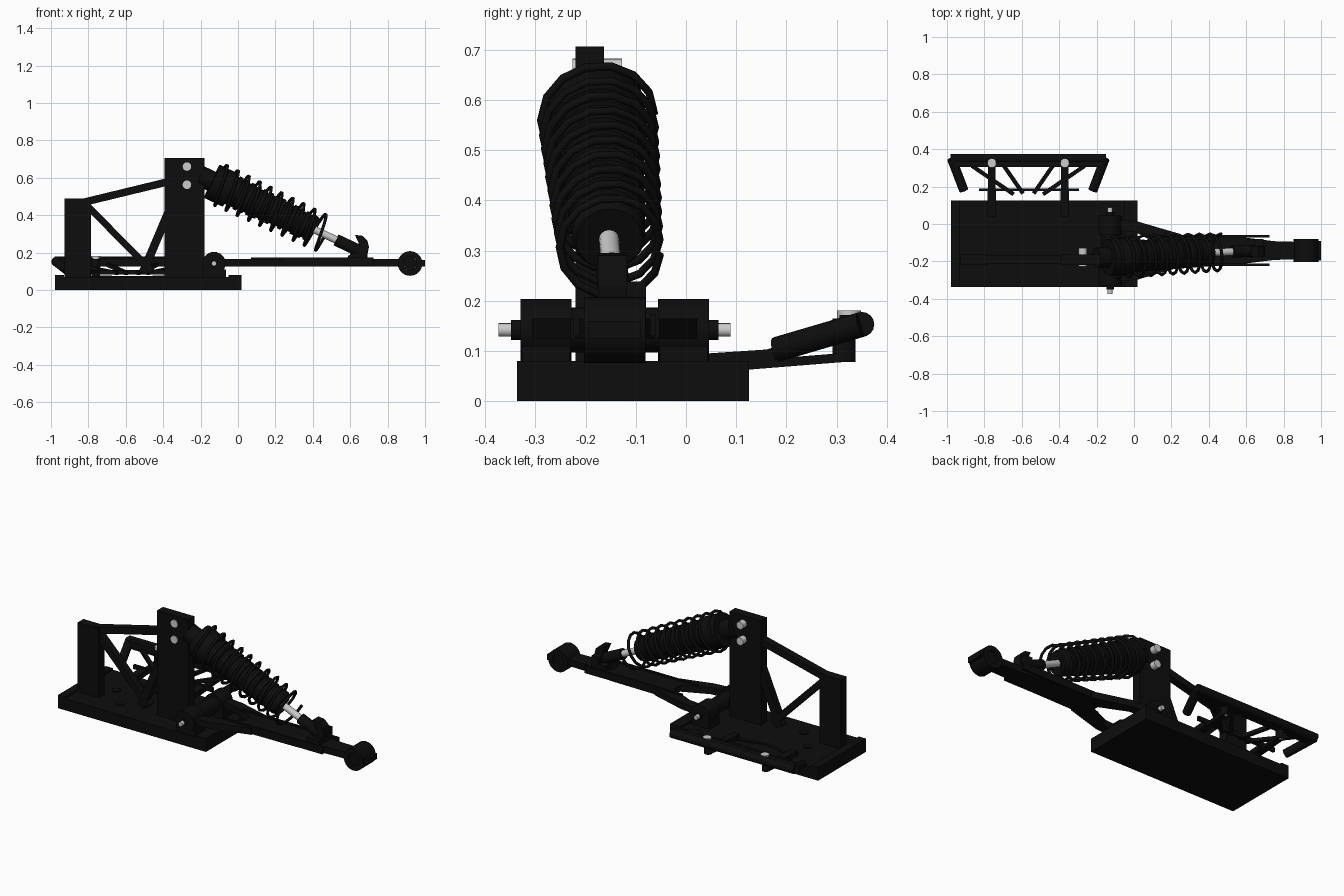
import bpy, bmesh, math
from mathutils import Vector, Matrix

if "Cube" in bpy.data.objects:
    bpy.data.objects.remove(bpy.data.objects["Cube"])


def material(name, c):
    m = bpy.data.materials.new(name)
    m.diffuse_color = (c, c, c, 1)
    m.use_nodes = True
    m.node_tree.nodes["Principled BSDF"].inputs["Base Color"].default_value = m.diffuse_color
    return m


DARK = material("black_metal", 0.004)
STEEL = material("bright_steel", 0.6)


def add(name, bm, mat=DARK, smooth=False):
    bmesh.ops.recalc_face_normals(bm, faces=bm.faces)
    me = bpy.data.meshes.new(name)
    bm.to_mesh(me)
    bm.free()
    ob = bpy.data.objects.new(name, me)
    bpy.context.collection.objects.link(ob)
    me.materials.append(mat)
    if smooth:
        bpy.context.view_layer.objects.active = ob
        ob.select_set(True)
        bpy.ops.object.shade_smooth_by_angle(angle=math.radians(35))
        ob.select_set(False)
    return ob


def box(name, x, y, z, mat=DARK):
    bm = bmesh.new()
    bmesh.ops.create_cube(bm, size=1)
    for v in bm.verts:
        v.co = [(a + b) / 2 + c * (b - a) for (a, b), c in zip((x, y, z), v.co)]
    return add(name, bm, mat)


def prism(name, pts, lo, hi, flat=False):
    """Profile in xz extruded along y, or in xy extruded along z when flat."""
    bm = bmesh.new()
    vs = [bm.verts.new((a, b, lo) if flat else (a, lo, b)) for a, b in pts]
    f = bm.faces.new(vs)
    r = bmesh.ops.extrude_face_region(bm, geom=[f])
    d = (0, 0, hi - lo) if flat else (0, hi - lo, 0)
    bmesh.ops.translate(bm, vec=d, verts=[v for v in r["geom"] if isinstance(v, bmesh.types.BMVert)])
    return add(name, bm)


def frame(a, b):
    d = Vector(b) - Vector(a)
    return Matrix.Translation(a) @ d.to_track_quat('Z', 'Y').to_matrix().to_4x4(), d.length


def lathe(name, a, b, profile, mat=DARK, n=20):
    """Profile of (distance along a-b, radius), capped at both ends."""
    m, _ = frame(a, b)
    bm = bmesh.new()
    rings = [[bm.verts.new(m @ Vector((r * math.cos(2 * math.pi * i / n), r * math.sin(2 * math.pi * i / n), t)))
              for i in range(n)] for t, r in profile]
    for p, q in zip(rings, rings[1:]):
        for i in range(n):
            bm.faces.new((p[i], p[(i + 1) % n], q[(i + 1) % n], q[i]))
    bm.faces.new(rings[0])
    bm.faces.new(rings[-1])
    return add(name, bm, mat, True)


def rod(name, a, b, r, mat=DARK, n=16):
    return lathe(name, a, b, [(0, r), ((Vector(b) - Vector(a)).length, r)], mat, n)


def bar(name, a, b, w, t):
    """Rectangular strip between two points."""
    m, l = frame(a, b)
    bm = bmesh.new()
    bmesh.ops.create_cube(bm, size=1)
    d = (Vector(b) - Vector(a)).normalized()
    up = Vector((0, 1, 0)) if abs(d.y) < 0.01 else Vector((0, 0, 1))
    side = d.cross(up).normalized()
    up = side.cross(d)
    mid = (Vector(a) + Vector(b)) / 2
    for v in bm.verts:
        v.co = mid + d * v.co.z * l + side * v.co.x * w + up * v.co.y * t
    return add(name, bm)


# Base tray with raised end lips
box("base_plate", (-0.978, 0.02), (-0.337, 0.125), (0, 0.07))
box("base_lip_left", (-0.978, -0.93), (-0.337, 0.125), (0.065, 0.08))
box("base_lip_right", (-0.05, 0.02), (-0.337, 0.125), (0.065, 0.08))
for i, (x, y) in enumerate([(-0.76, -0.085), (-0.64, -0.22)]):
    rod(f"base_plug_{i}", (x, y, 0.06), (x, y, 0.075), 0.025)

# Tower, rear post and truss
box("shock_tower", (-0.392, -0.178), (-0.22, -0.163), (0.06, 0.707))
box("rear_post", (-0.928, -0.786), (-0.22, -0.163), (0.06, 0.49))
YT = -0.19
bar("truss_top", (-0.83, YT, 0.468), (-0.36, YT, 0.582), 0.04, 0.045)
bar("truss_diagonal_left", (-0.81, YT, 0.455), (-0.46, YT, 0.10), 0.036, 0.045)
bar("truss_diagonal_right", (-0.37, YT, 0.42), (-0.51, YT, 0.09), 0.045, 0.045)
for i, z in enumerate((0.66, 0.563)):
    rod(f"tower_bolt_{i}", (-0.273, -0.226, z), (-0.273, -0.127, z), 0.023, STEEL)

# Hinge: pin, bushings and pads
YA = -0.142
P = (-0.128, 0.142)
rod("hinge_pin", (P[0], -0.373, P[1]), (P[0], 0.089, P[1]), 0.0135, STEEL)
rod("hinge_sleeve", (P[0], -0.24, P[1]), (P[0], -0.04, P[1]), 0.045, n=24)
for s, tag in ((-1, "front"), (1, "rear")):
    y = lambda d: YA + s * d
    rod("hinge_bushing_" + tag, (P[0], y(0.086), P[1]), (P[0], y(0.188), P[1]), 0.062, n=24)
    rod("hinge_collar_" + tag, (P[0], y(0.06), P[1]), (P[0], y(0.207), P[1]), 0.02)
    box("hinge_pad_" + tag, (-0.19, -0.065), sorted((y(0.09), y(0.185))), (0.06, 0.11))
    # Swing arm legs and side strips
    leg = [(-0.128, 0.17), (0.02, 0.155), (0.25, 0.088), (0.25, 0.02), (0.16, 0.03), (0.0, 0.10), (-0.128, 0.11)]
    prism("arm_leg_" + tag, [(a, y(b)) for a, b in leg], 0.125, 0.165, True)
    box("arm_strip_" + tag, (0.07, 0.725), sorted((y(0.07), y(0.082))), (0.13, 0.174))

# Swing arm beam and outer hub
half = [(0.16, 0.08), (0.55, 0.075), (0.75, 0.05), (0.92, 0.045)]
prism("arm_beam", [(x, YA + w) for x, w in half] + [(x, YA - w) for x, w in reversed(half)], 0.125, 0.165, True)
HX, HZ = 0.92, 0.142
bm = bmesh.new()
N = 28
rings = []
for r, y in ((0.066, -0.203), (0.066, -0.081), (0.036, -0.081), (0.036, -0.203)):
    rings.append([bm.verts.new((HX + r * math.cos(2 * math.pi * i / N), y,
                                HZ + r * math.sin(2 * math.pi * i / N))) for i in range(N)])
for k in range(4):
    p, q = rings[k], rings[(k + 1) % 4]
    for i in range(N):
        bm.faces.new((p[i], p[(i + 1) % N], q[(i + 1) % N], q[i]))
add("arm_hub", bm, DARK, True)
rod("hub_core", (HX, -0.19, HZ), (HX, -0.095, HZ), 0.0362)
box("arm_end_tab", (0.975, 1.0), (-0.195, -0.09), (0.125, 0.16))

# Shock mount on the arm
clevis = [(0.625, 0.295), (0.665, 0.29), (0.692, 0.265), (0.70, 0.23), (0.692, 0.19), (0.67, 0.16),
          (0.58, 0.16), (0.59, 0.185), (0.645, 0.195), (0.65, 0.24)]
prism("shock_clevis", clevis, -0.175, -0.118)
box("clevis_foot", (0.60, 0.69), (-0.2, -0.08), (0.15, 0.195))
box("clevis_lug", (0.645, 0.692), (-0.15, -0.08), (0.16, 0.238))

# Shock absorber: eye, ribbed body, piston rod, rod end
A, B = Vector((-0.275, -0.184, 0.645)), Vector((0.66, -0.142, 0.204))
L = (B - A).length
U = (B - A) / L
rod("shock_top_mount", A + U * 0.08, A + U * 0.18, 0.055)
prof = [(0.15, 0.06), (0.15, 0.098), (0.26, 0.098)]
for i in range(13):
    t = 0.26 + i * 0.037
    r = 0.088 - 0.0012 * i
    prof += [(t, r - 0.008), (t + 0.013, r - 0.008), (t + 0.015, r), (t + 0.035, r)]
prof += [(0.745, 0.07), (0.755, 0.066), (0.755, 0.035)]
lathe("shock_body", A, B, prof, n=24)
rod("piston_rod", A + U * 0.74, A + U * 0.90, 0.02, STEEL)
rod("rod_end", A + U * 0.885, B, 0.032)

# Coil spring
cu = bpy.data.curves.new("spring", 'CURVE')
cu.dimensions = '3D'
cu.bevel_depth = 0.0085
cu.bevel_resolution = 1
cu.use_fill_caps = True
m, _ = frame(A, B)
turns, per = 10, 14
sp = cu.splines.new('POLY')
sp.points.add(turns * per)
for i, p in enumerate(sp.points):
    k = i / (turns * per)
    a = 2 * math.pi * i / per
    r = 0.114 - 0.015 * k
    p.co = (*(m @ Vector((r * math.cos(a), r * math.sin(a), 0.17 + 0.655 * k))), 1)
cu.materials.append(DARK)
bpy.context.collection.objects.link(bpy.data.objects.new("coil_spring", cu))

# Rear bumper tube with bent ends
XC = -0.565
rod("bumper_tube", (-0.98, 0.35, 0.153), (-0.15, 0.35, 0.153), 0.025)
box("bumper_strip", (-0.96, -0.17), (0.306, 0.338), (0.125, 0.172))
bar("bumper_cross_strip", (-0.83, 0.183, 0.095), (-0.295, 0.183, 0.095), 0.025, 0.015)
for s, tag in ((-1, "left"), (1, "right")):
    x = lambda d: XC + s * d
    rod("bumper_end_" + tag, (x(0.41), 0.35, 0.153), (x(0.345), 0.18, 0.103), 0.025)
    bx = x(0.195)
    bar("bumper_bracket_" + tag, (bx, 0.04, 0.08), (bx, 0.19, 0.09), 0.045, 0.03)
    bar("bumper_lower_arm_" + tag, (bx, 0.10, 0.07), (bx, 0.325, 0.088), 0.04, 0.018)
    rod("bumper_sleeve_" + tag, (bx, 0.315, 0.078), (bx, 0.315, 0.165), 0.023)
    rod("bumper_bolt_" + tag, (bx, 0.325, 0.078), (bx, 0.325, 0.165), 0.012, STEEL)
    rod("bumper_bolt_head_" + tag, (bx, 0.325, 0.165), (bx, 0.325, 0.181), 0.024, STEEL)
    bar("bumper_brace_outer_" + tag, (x(0.30), 0.31, 0.135), (x(0.08), 0.16, 0.09), 0.022, 0.02)
    bar("bumper_brace_inner_" + tag, (x(0.13), 0.31, 0.135), (x(0.03), 0.165, 0.09), 0.022, 0.02)
    bar("base_brace_" + tag, (x(0.19), 0.07, 0.072), (x(0.0), 0.02, 0.068), 0.02, 0.012)
